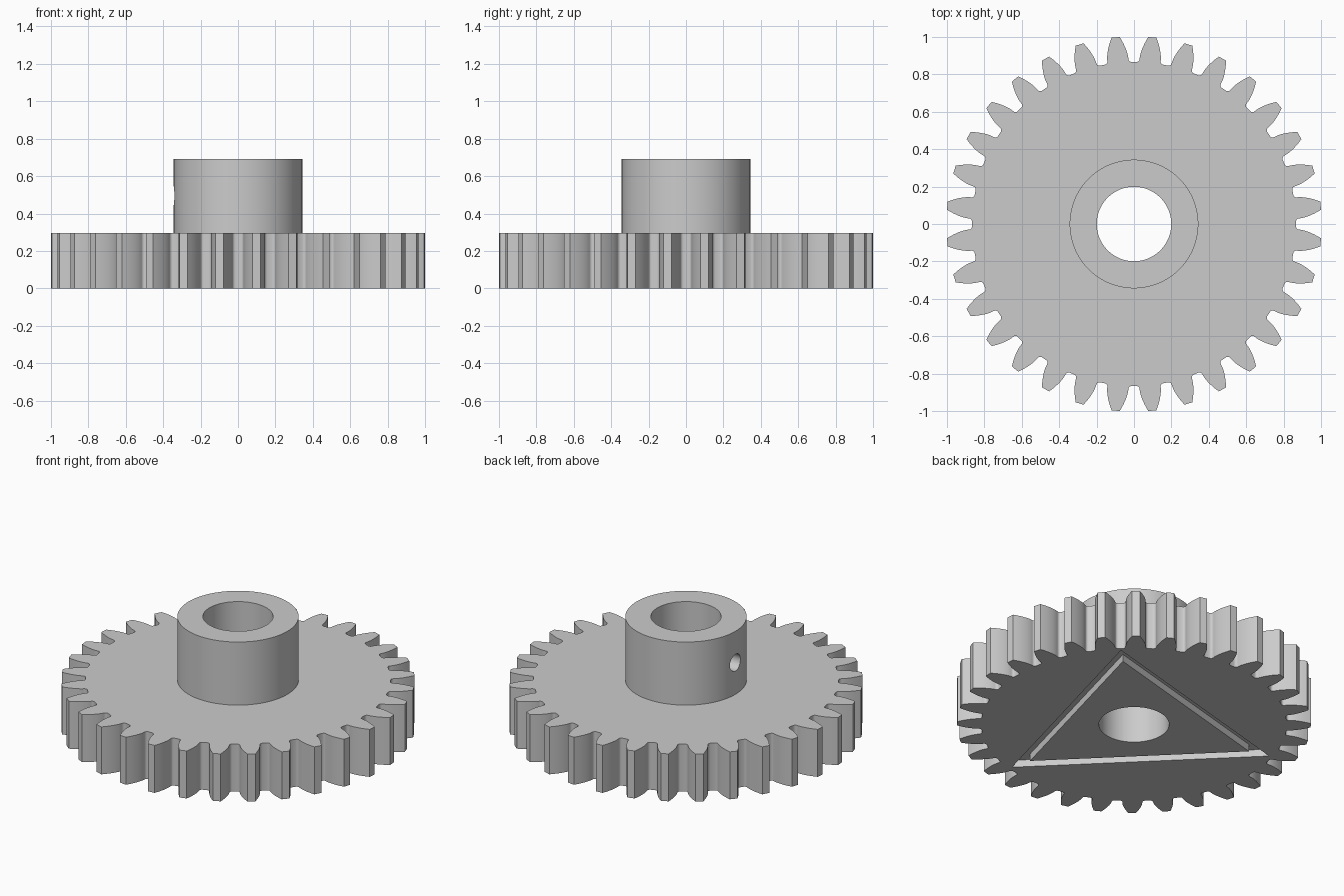
import bpy, bmesh
from math import pi, cos, sin, tan, acos, sqrt, radians
from mathutils import Matrix

if "Cube" in bpy.data.objects:
    bpy.data.objects.remove(bpy.data.objects["Cube"])

TEETH, TIP_R, ROOT_R = 32, 1.003, 0.866
PITCH_R = TIP_R * TEETH / (TEETH + 2)
BASE_R = PITCH_R * cos(radians(20))
GEAR_H, HUB_R, HUB_H, BORE_R = 0.297, 0.344, 0.692, 0.199


def prism(name, loop, z0, z1, matrix=Matrix()):
    """Extrude a closed 2D loop from z0 to z1."""
    bm = bmesh.new()
    low = [bm.verts.new((x, y, z0)) for x, y in loop]
    high = [bm.verts.new((x, y, z1)) for x, y in loop]
    bm.faces.new(low[::-1])
    bm.faces.new(high)
    n = len(loop)
    for i in range(n):
        j = (i + 1) % n
        bm.faces.new((low[i], low[j], high[j], high[i]))
    bm.transform(matrix)
    bmesh.ops.recalc_face_normals(bm, faces=bm.faces)
    mesh = bpy.data.meshes.new(name)
    bm.to_mesh(mesh)
    bm.free()
    ob = bpy.data.objects.new(name, mesh)
    bpy.context.collection.objects.link(ob)
    return ob


def ring(r, n, start=0.0):
    return [(r * cos(start + 2 * pi * i / n), r * sin(start + 2 * pi * i / n)) for i in range(n)]


def combine(target, tool, operation):
    """Apply a boolean and discard the tool."""
    bpy.context.view_layer.objects.active = target
    mod = target.modifiers.new("bool", 'BOOLEAN')
    mod.operation, mod.solver, mod.object = operation, 'EXACT', tool
    bpy.ops.object.modifier_apply(modifier=mod.name)
    bpy.data.objects.remove(tool, do_unlink=True)


# Half a tooth, root to tip, as (radius, half angle)
def inv(a):
    return tan(a) - a


base_half = pi / (2 * TEETH) + inv(radians(20))
fillet = 0.016
half = [(ROOT_R, base_half + fillet / ROOT_R)]
for k in (1, 2, 3):
    a = k * pi / 6
    half.append((ROOT_R + fillet * (1 - cos(a)),
                 base_half + fillet * (1 - sin(a)) / ROOT_R))
for k in range(7):
    r = BASE_R + (TIP_R - BASE_R) * k / 6
    half.append((r, base_half - inv(acos(BASE_R / r))))

outline = []
for t in range(TEETH):
    mid = (t + 0.5) * 2 * pi / TEETH
    polar = [(r, mid - a) for r, a in half] + [(r, mid + a) for r, a in reversed(half)]
    outline += [(r * cos(a), r * sin(a)) for r, a in polar]

# Toothed wheel with hub
gear = prism("spur_gear", outline, 0, GEAR_H)
combine(gear, prism("hub", ring(HUB_R, 96), 0.1, HUB_H), 'UNION')

# Shaft bore and the set screw hole on the left side of the hub
combine(gear, prism("bore", ring(BORE_R, 80), -0.2, 1), 'DIFFERENCE')
sideways = Matrix.Translation((0, 0, 0.495)) @ Matrix.Rotation(-pi / 2, 4, 'Y')
combine(gear, prism("screw_hole", ring(0.052, 40), 0.1, 0.5, sideways), 'DIFFERENCE')

# Triangular groove in the underside
groove = prism("groove", ring(0.845, 3, radians(45)), -0.1, 0.045)
combine(groove, prism("groove_core", ring(0.72, 3, radians(45)), -0.2, 0.2), 'DIFFERENCE')
combine(gear, groove, 'DIFFERENCE')

# Smooth curves, crisp edges
bpy.ops.object.select_all(action='DESELECT')
gear.select_set(True)
bpy.context.view_layer.objects.active = gear
bpy.ops.object.shade_smooth_by_angle(angle=radians(30))
